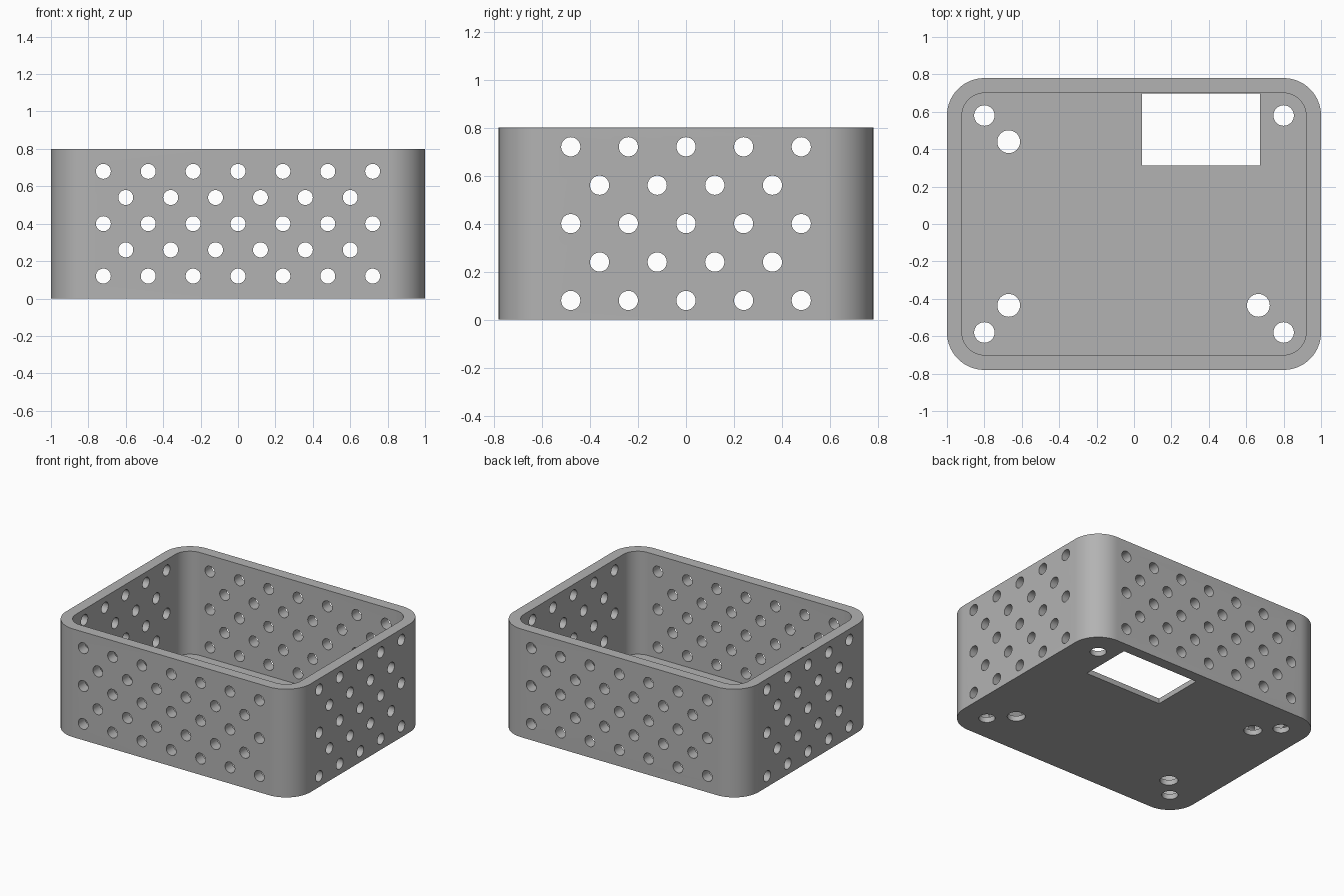
import bpy, bmesh, math
from mathutils import Matrix, Vector

if "Cube" in bpy.data.objects:
    bpy.data.objects.remove(bpy.data.objects["Cube"])

H, FLOOR = 0.8, 0.039
HX, HY, WALL = 1.0, 0.78, 0.08

grey = bpy.data.materials.new("grey")
grey.diffuse_color = (0.45, 0.45, 0.45, 1)
grey.use_nodes = True
grey.node_tree.nodes["Principled BSDF"].inputs["Base Color"].default_value = grey.diffuse_color


def make_object(name, bm):
    bmesh.ops.recalc_face_normals(bm, faces=bm.faces)
    me = bpy.data.meshes.new(name)
    bm.to_mesh(me)
    bm.free()
    me.materials.append(grey)
    ob = bpy.data.objects.new(name, me)
    bpy.context.collection.objects.link(ob)
    return ob


def rounded_ring(bm, hx, hy, r, z, seg=16):
    """Rounded rectangle of vertices at height z."""
    ring = []
    for k, (sx, sy) in enumerate([(1, 1), (-1, 1), (-1, -1), (1, -1)]):
        for i in range(seg + 1):
            a = math.pi / 2 * (k + i / seg)
            ring.append(bm.verts.new((sx * (hx - r) + r * math.cos(a),
                                      sy * (hy - r) + r * math.sin(a), z)))
    return ring


# Open tray: outer wall, rim, inner wall and floor
bm = bmesh.new()
rings = [rounded_ring(bm, HX, HY, 0.2, 0),
         rounded_ring(bm, HX, HY, 0.2, H),
         rounded_ring(bm, HX - WALL, HY - WALL, 0.12, H),
         rounded_ring(bm, HX - WALL, HY - WALL, 0.12, FLOOR)]
for a, b in zip(rings, rings[1:]):
    for i in range(len(a)):
        j = (i + 1) % len(a)
        bm.faces.new((a[i], a[j], b[j], b[i]))
bm.faces.new(rings[0])
bm.faces.new(rings[-1])
tray = make_object("perforated_tray", bm)

# Cutters for every opening
bm = bmesh.new()


def drill(pos, axis, r, depth):
    rot = Vector((0, 0, 1)).rotation_difference(Vector(axis)).to_matrix().to_4x4()
    bmesh.ops.create_cone(bm, cap_ends=True, segments=32, radius1=r, radius2=r,
                          depth=depth, matrix=Matrix.Translation(pos) @ rot)


def staggered(count, z0, dz):
    """Five rows of holes, every other row shifted by half a step."""
    for row in range(5):
        n = count - row % 2
        for i in range(n):
            yield (i - (n - 1) / 2) * 0.24, z0 + row * dz


# Vent holes in the four walls
for s in (-1, 1):
    for x, z in staggered(7, 0.12, 0.14):
        drill((x, s * (HY - WALL / 2), z), (0, 1, 0), 0.04, 0.12)
    for y, z in staggered(5, 0.08, 0.16):
        drill((s * (HX - WALL / 2), y, z), (1, 0, 0), 0.04, 0.12)

# Screw holes in the floor
for sx in (-1, 1):
    for sy in (-1, 1):
        drill((sx * 0.8, sy * 0.58, 0.02), (0, 0, 1), 0.055, 0.1)
for x, y in [(-0.67, 0.44), (-0.67, -0.435), (0.665, -0.435)]:
    drill((x, y, 0.02), (0, 0, 1), 0.061, 0.1)

# Rectangular floor window
x0, x1, y0, y1 = 0.043, 0.674, 0.312, 0.699
bmesh.ops.create_cube(bm, size=1, matrix=Matrix.Translation(((x0 + x1) / 2, (y0 + y1) / 2, 0.02))
                      @ Matrix.Diagonal((x1 - x0, y1 - y0, 0.1, 1)))
cutter = make_object("hole_cutter", bm)

# Cut the openings, then remove the helper
mod = tray.modifiers.new("openings", 'BOOLEAN')
mod.operation = 'DIFFERENCE'
mod.solver = 'EXACT'
mod.object = cutter
bpy.context.view_layer.objects.active = tray
tray.select_set(True)
cutter.select_set(False)
bpy.ops.object.modifier_apply(modifier=mod.name)
bpy.data.objects.remove(cutter)

bpy.ops.object.shade_smooth_by_angle(angle=math.radians(30))
